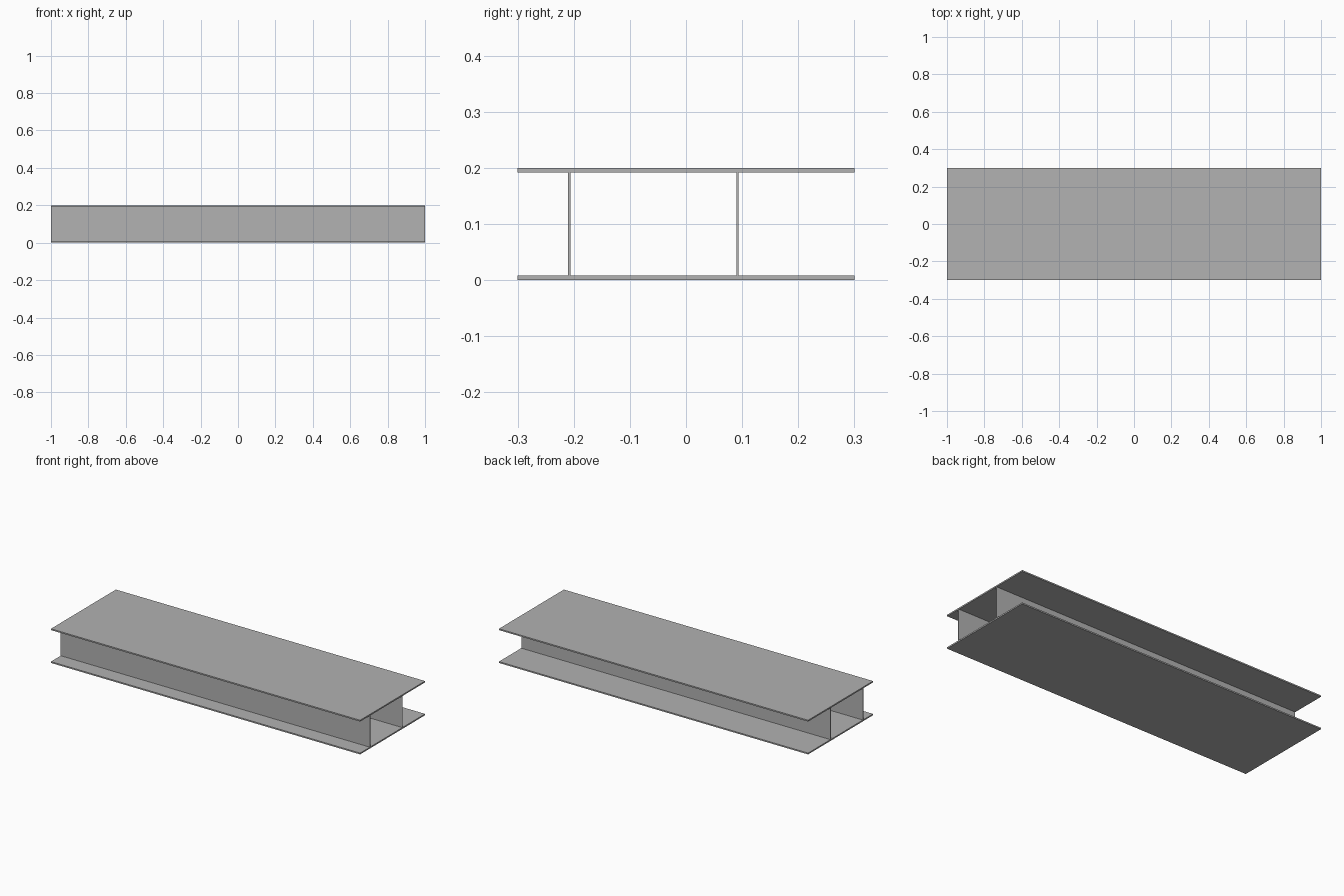
import bpy

cube = bpy.data.objects.get("Cube")
if cube:
    bpy.data.objects.remove(cube, do_unlink=True)

LENGTH, WIDTH, HEIGHT = 2.0, 0.6, 0.2
FLANGE, WEB = 0.008, 0.004

# Plain grey steel
steel = bpy.data.materials.new("grey steel")
steel.use_nodes = True
grey = (0.445, 0.445, 0.445, 1)
steel.diffuse_color = grey
steel.node_tree.nodes["Principled BSDF"].inputs["Base Color"].default_value = grey


def plate(name, y, z, depth, height):
    """Full-length flat plate centred on y and z."""
    bpy.ops.mesh.primitive_cube_add(size=1, location=(0, y, z))
    obj = bpy.context.object
    obj.name = name
    obj.scale = (LENGTH, depth, height)
    bpy.ops.object.transform_apply(location=False, rotation=False, scale=True)
    obj.data.materials.append(steel)


# Flanges
plate("bottom_flange", 0, FLANGE / 2, WIDTH, FLANGE)
plate("top_flange", 0, HEIGHT - FLANGE / 2, WIDTH, FLANGE)

# Webs, set off-centre between the flanges
for name, y in (("front_web", -0.208), ("back_web", 0.092)):
    plate(name, y, HEIGHT / 2, WEB, HEIGHT - 2 * FLANGE)
